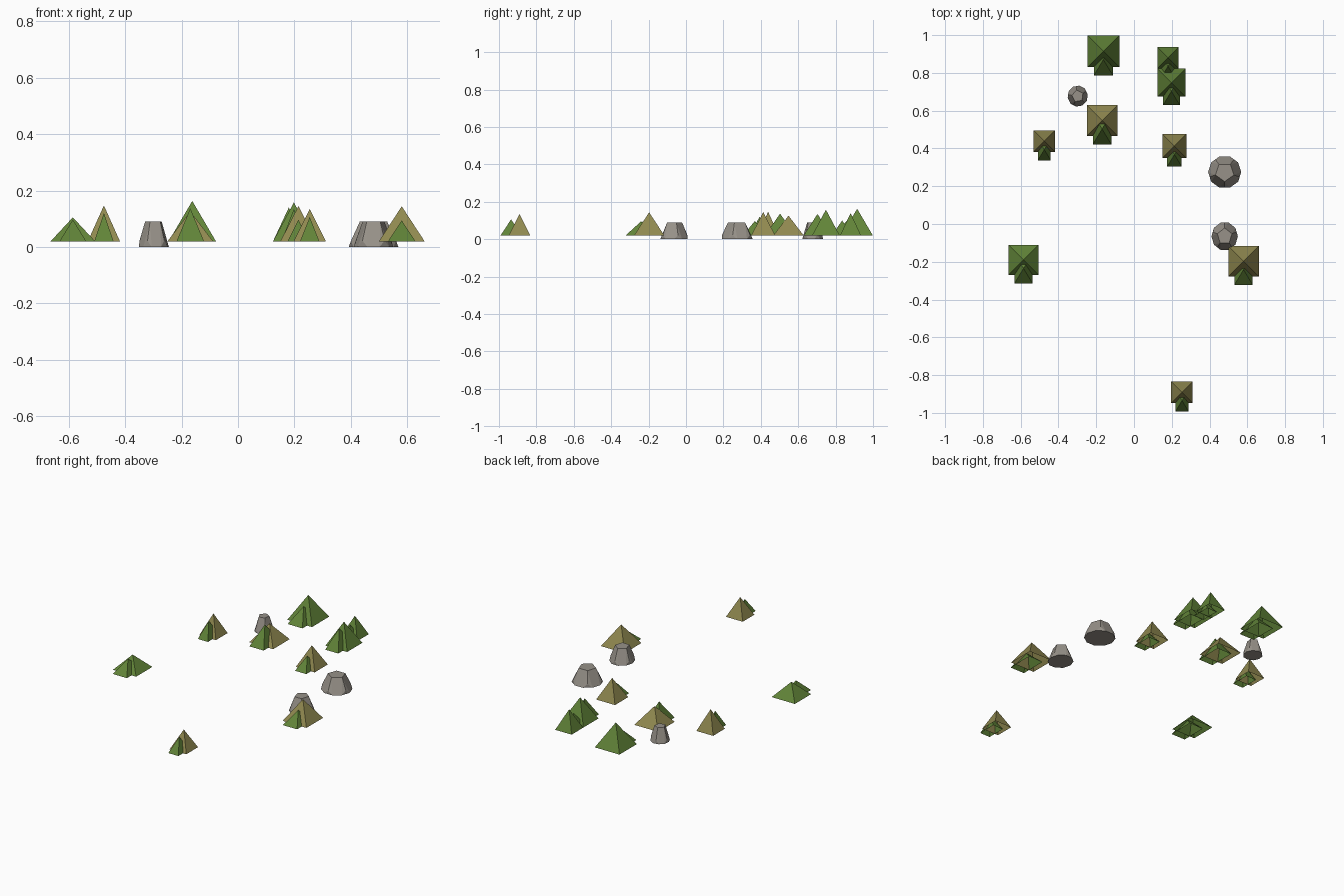
import bpy, bmesh, math

if "Cube" in bpy.data.objects:
    bpy.data.objects.remove(bpy.data.objects["Cube"], do_unlink=True)


def make_material(name, rgb):
    mat = bpy.data.materials.new(name)
    mat.use_nodes = True
    color = (*rgb, 1)
    mat.diffuse_color = color
    mat.node_tree.nodes["Principled BSDF"].inputs["Base Color"].default_value = color
    return mat


GREEN = make_material("green canvas", (0.12, 0.23, 0.04))
KHAKI = make_material("khaki canvas", (0.28, 0.25, 0.08))
STONE = make_material("grey stone", (0.31, 0.285, 0.25))
GROUND = 0.02


def add_object(name, bm, mat):
    bmesh.ops.recalc_face_normals(bm, faces=bm.faces)
    mesh = bpy.data.meshes.new(name)
    bm.to_mesh(mesh)
    bm.free()
    mesh.materials.append(mat)
    obj = bpy.data.objects.new(name, mesh)
    bpy.context.collection.objects.link(obj)
    return obj


def pyramid(name, x, y, half_x, half_y, top, mat):
    """Four canvas sides, open underneath."""
    bm = bmesh.new()
    apex = bm.verts.new((x, y, top))
    corners = [bm.verts.new((x + sx * half_x, y + sy * half_y, GROUND))
               for sx, sy in ((-1, -1), (1, -1), (1, 1), (-1, 1))]
    for i in range(4):
        bm.faces.new((corners[i], corners[(i + 1) % 4], apex))
    add_object(name, bm, mat)


def tent(label, x, y, half, top, porch_top, mat):
    """Square tent with a narrower green porch pushed through its front."""
    pyramid(label + "_tent", x, y, half, half, top, mat)
    pyramid(label + "_porch", x, y - 0.045, half * 0.6, half, porch_top, GREEN)


def rock(name, x, y, rx, ry, turn):
    """Half of a squashed twelve-sided stone, flat on the ground."""
    height = 0.09
    bm = bmesh.new()

    def ring(count, radius, z, shift=0):
        for i in range(count):
            a = math.radians(turn + shift) + math.tau * i / count
            bm.verts.new((x + rx * radius * math.cos(a),
                          y + ry * radius * math.sin(a), z * height))

    ring(5, 0.58, 1.0)
    ring(5, 0.95, 0.25)
    ring(10, 1.0, 0.0, 18)
    bmesh.ops.convex_hull(bm, input=bm.verts)
    bmesh.ops.dissolve_limit(bm, angle_limit=math.radians(3),
                             verts=bm.verts, edges=bm.edges)
    add_object(name, bm, STONE)


# Tents: label, x, y, half width, top, porch top, canvas
for spec in (
    ("back_large", -0.162, 0.915, 0.084, 0.163, 0.11, GREEN),
    ("back_small", 0.18, 0.88, 0.056, 0.14, 0.10, GREEN),
    ("back_left", 0.198, 0.748, 0.074, 0.158, 0.135, GREEN),
    ("middle_large", -0.169, 0.548, 0.081, 0.126, 0.137, KHAKI),
    ("middle_left", 0.214, 0.413, 0.064, 0.145, 0.097, KHAKI),
    ("middle_right", -0.475, 0.439, 0.057, 0.147, 0.12, KHAKI),
    ("side_right", -0.585, -0.19, 0.079, 0.105, 0.097, GREEN),
    ("side_left", 0.58, -0.197, 0.081, 0.144, 0.094, KHAKI),
    ("front", 0.254, -0.89, 0.057, 0.135, 0.106, KHAKI),
):
    tent(*spec)

# Rocks: name, x, y, radii, turn
rock("large_rock", 0.48, 0.275, 0.088, 0.087, -90)
rock("medium_rock", 0.48, -0.065, 0.07, 0.076, 90)
rock("small_rock", -0.298, 0.677, 0.054, 0.056, 100)
